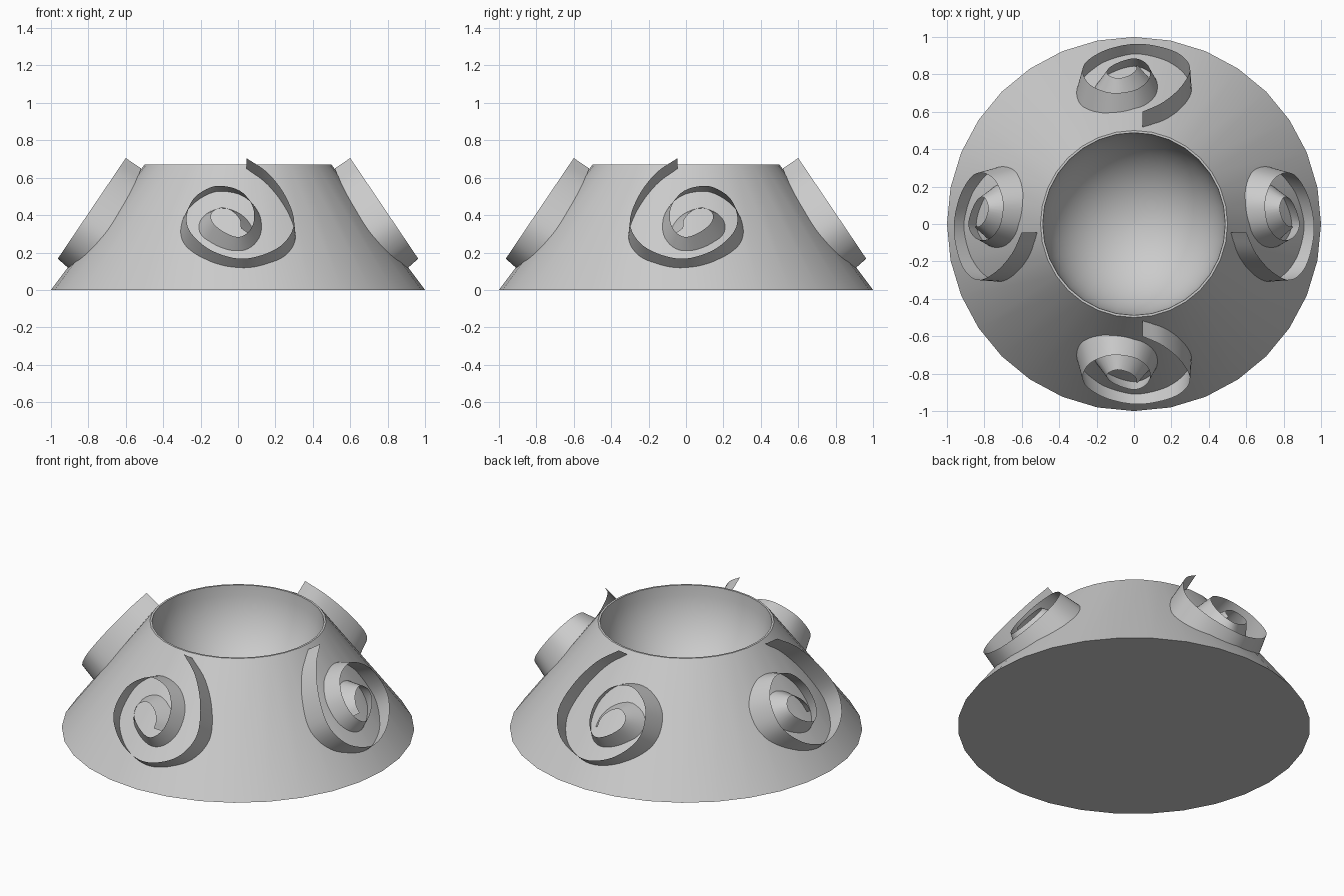
import bpy, bmesh
from math import sin, cos, pi, sqrt
from mathutils import Vector

if "Cube" in bpy.data.objects:
    bpy.data.objects.remove(bpy.data.objects["Cube"])

SIDES = 32


def finish(name, bm):
    me = bpy.data.meshes.new(name)
    bm.to_mesh(me)
    bm.free()
    ob = bpy.data.objects.new(name, me)
    bpy.context.collection.objects.link(ob)
    bpy.ops.object.select_all(action='DESELECT')
    bpy.context.view_layer.objects.active = ob
    ob.select_set(True)
    bpy.ops.object.shade_smooth_by_angle(angle=0.7)
    return ob


def lathe(name, profile):
    bm = bmesh.new()
    rings = []
    for r, z in profile:
        rings.append([bm.verts.new((r * cos(2 * pi * i / SIDES), r * sin(2 * pi * i / SIDES), z))
                      for i in range(SIDES)])
    for a, b in zip(rings, rings[1:]):
        for i in range(SIDES):
            j = (i + 1) % SIDES
            bm.faces.new((a[i], a[j], b[j], b[i]))
    bm.faces.new(rings[0][::-1])
    bm.faces.new(rings[-1])
    bmesh.ops.recalc_face_normals(bm, faces=bm.faces)
    return finish(name, bm)


# Bowl: conical outside, hemispherical hollow
R, TOP = 0.488, 0.67
hollow = [(R * cos(pi / 2 * k / 12), TOP - R * sin(pi / 2 * k / 12)) for k in range(12)]
lathe("bowl", [(1, 0), (0.5, TOP)] + hollow + [(0.01, TOP - R)])

# Spiral rim seen from the front (x, z), from the upper tip to the middle
PATH = [(0.045, 0.705), (0.16, 0.625), (0.255, 0.50), (0.30, 0.36), (0.245, 0.25), (0.13, 0.187),
        (0.0, 0.168), (-0.14, 0.21), (-0.24, 0.29), (-0.275, 0.37), (-0.25, 0.47), (-0.185, 0.53),
        (-0.10, 0.557), (0.01, 0.53), (0.075, 0.455), (0.085, 0.37), (0.055, 0.31), (0.0, 0.283),
        (-0.075, 0.31), (-0.135, 0.36), (-0.14, 0.41), (-0.09, 0.44), (-0.03, 0.42), (0.01, 0.375),
        (0.015, 0.33)]
SLOPE = 0.676                          # outward run per unit of height
LEN = sqrt(1 + SLOPE * SLOPE)
UP = Vector((0, SLOPE, 1)) / LEN       # up along the tilted plane
OUT = Vector((0, -1, SLOPE)) / LEN     # away from the bowl


def smooth_path(pts, n=5):
    p = [Vector(q) for q in pts]
    p = [2 * p[0] - p[1]] + p + [2 * p[-1] - p[-2]]
    res = []
    for i in range(1, len(p) - 2):
        for k in range(n):
            t = k / n
            a, b, c, d = p[i - 1:i + 3]
            res.append(0.5 * (2 * b + (c - a) * t + (2 * a - 5 * b + 4 * c - d) * t * t
                              + (3 * b - a - 3 * c + d) * t ** 3))
    return res + [p[-2]]


def spiral(name, place):
    bm = bmesh.new()
    pts = smooth_path(PATH)
    rim = [Vector((p.x, -(0.6 + (0.705 - p.y) * SLOPE), p.y)) for p in pts]
    rows = []
    for i, v in enumerate(rim):
        t = i / (len(rim) - 1)
        tan = (rim[min(i + 1, len(rim) - 1)] - rim[max(i - 1, 0)]).normalized()
        side = tan.cross(OUT)          # outside of the coil
        if side.dot(Vector((1, 0, 0)) * -tan.dot(UP) + UP * tan.dot(Vector((1, 0, 0)))) < 0:
            side = -side
        depth = 0.10 + 0.07 * min(1, t * 6)
        base = v - OUT * depth + side * depth * 0.75 * t ** 1.2
        rows.append([bm.verts.new(place(v.lerp(base, f))) for f in (0, 0.5, 1)])
    for a, b in zip(rows, rows[1:]):
        for k in range(2):
            bm.faces.new((a[k], b[k], b[k + 1], a[k + 1]))
    return finish(name, bm)


# Four spirals: front and left turned, back and right mirrored
spiral("front_spiral", lambda v: (v.x, v.y, v.z))
spiral("back_spiral", lambda v: (v.x, -v.y, v.z))
spiral("left_spiral", lambda v: (v.y, -v.x, v.z))
spiral("right_spiral", lambda v: (-v.y, -v.x, v.z))
